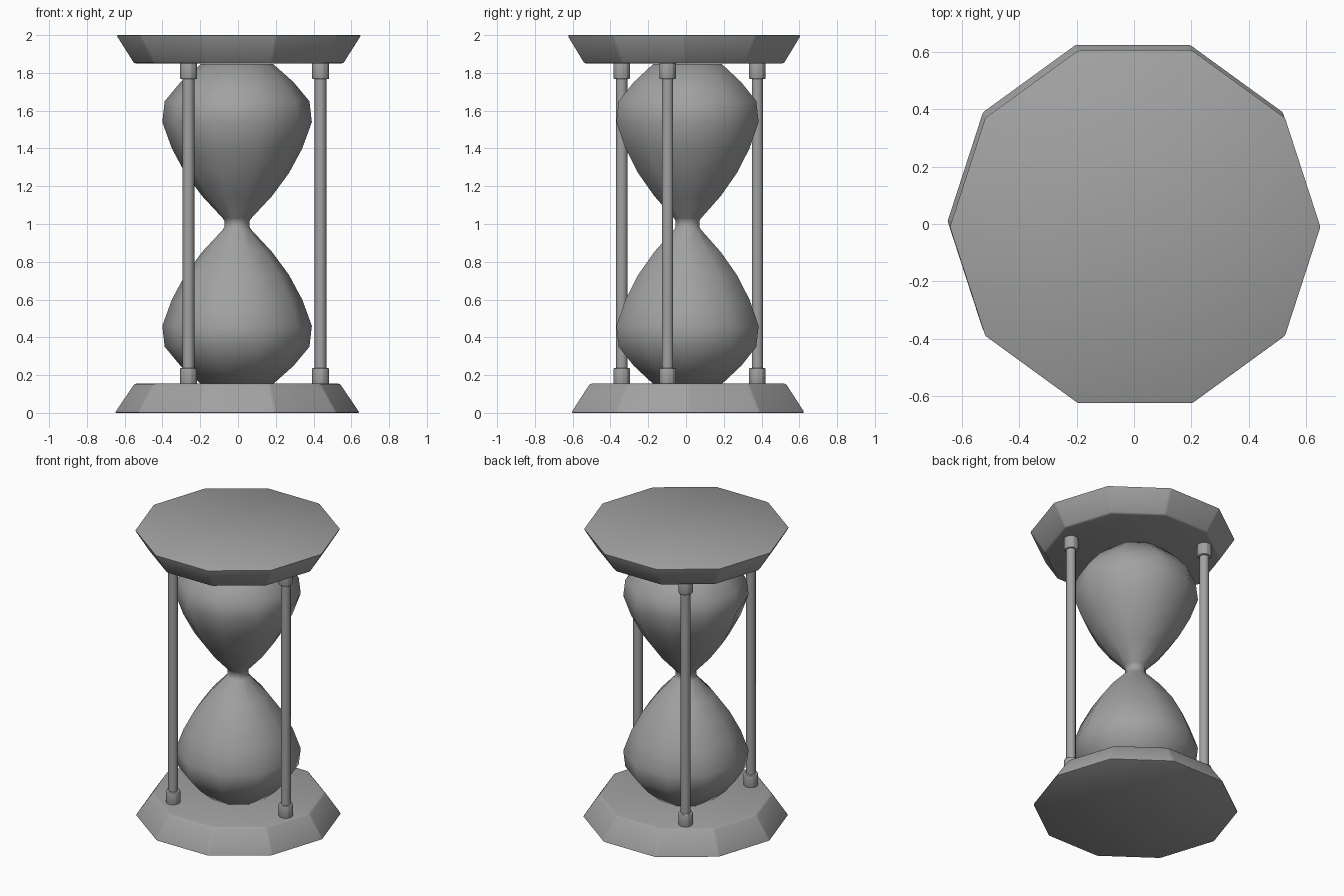
import bpy
import bmesh
from math import cos, sin, tau

cube = bpy.data.objects.get("Cube")
if cube:
    bpy.data.objects.remove(cube, do_unlink=True)

# One plain grey for the whole model
GREY = (0.36, 0.36, 0.36, 1.0)
grey = bpy.data.materials.new("plain_grey")
grey.use_nodes = True
grey.diffuse_color = GREY
grey.node_tree.nodes["Principled BSDF"].inputs["Base Color"].default_value = GREY

SIDES = 10


def lathe(name, profile, centre, angle, bevel=0.0):
    """Turn (radius, height) pairs into a closed ten-sided solid."""
    bm = bmesh.new()
    rings = [[bm.verts.new((r * cos(tau * i / SIDES), r * sin(tau * i / SIDES), z))
              for i in range(SIDES)] for r, z in profile]
    for low, high in zip(rings, rings[1:]):
        for i in range(SIDES):
            j = (i + 1) % SIDES
            bm.faces.new((low[i], low[j], high[j], high[i]))
    bm.faces.new(rings[0][::-1])
    bm.faces.new(rings[-1])
    if bevel:
        bmesh.ops.bevel(bm, geom=bm.edges[:], offset=bevel, segments=2,
                        profile=0.5, affect="EDGES")
    bmesh.ops.recalc_face_normals(bm, faces=bm.faces)
    mesh = bpy.data.meshes.new(name)
    bm.to_mesh(mesh)
    bm.free()
    mesh.materials.append(grey)
    obj = bpy.data.objects.new(name, mesh)
    obj.location = (*centre, 0)
    bpy.context.collection.objects.link(obj)
    bpy.ops.object.select_all(action="DESELECT")
    obj.select_set(True)
    bpy.context.view_layer.objects.active = obj
    bpy.ops.object.shade_smooth_by_angle(angle=angle)
    return obj


# Tapered end plates, wide side outwards
lathe("bottom_plate", [(0.65, 0), (0.545, 0.155)], (-0.004, 0.01), 0.5, 0.01)
lathe("top_plate", [(0.555, 1.85), (0.65, 2)], (0.004, -0.01), 0.5, 0.01)

# Glass: one bulb profile, mirrored about the waist
bulb = [(0.19, 0.152), (0.3, 0.25), (0.383, 0.35), (0.396, 0.46), (0.345, 0.6),
        (0.275, 0.73), (0.185, 0.852), (0.075, 0.97), (0.066, 0.985)]
lathe("glass", bulb + [(r, 2 - z) for r, z in reversed(bulb)], (-0.005, 0.008), 1.0)

# Three posts with a collar at each end
posts = {"front": (-0.262, -0.34), "left": (0.437, -0.097), "back": (-0.262, 0.378)}
for label, spot in posts.items():
    lathe(label + "_post", [(0.031, 0.15), (0.031, 1.855)], spot, 0.8)
    for end, z in (("lower", 0.15), ("upper", 1.768)):
        lathe(f"{label}_{end}_collar", [(0.046, z), (0.046, z + 0.087)],
              spot, 0.8, 0.004)
